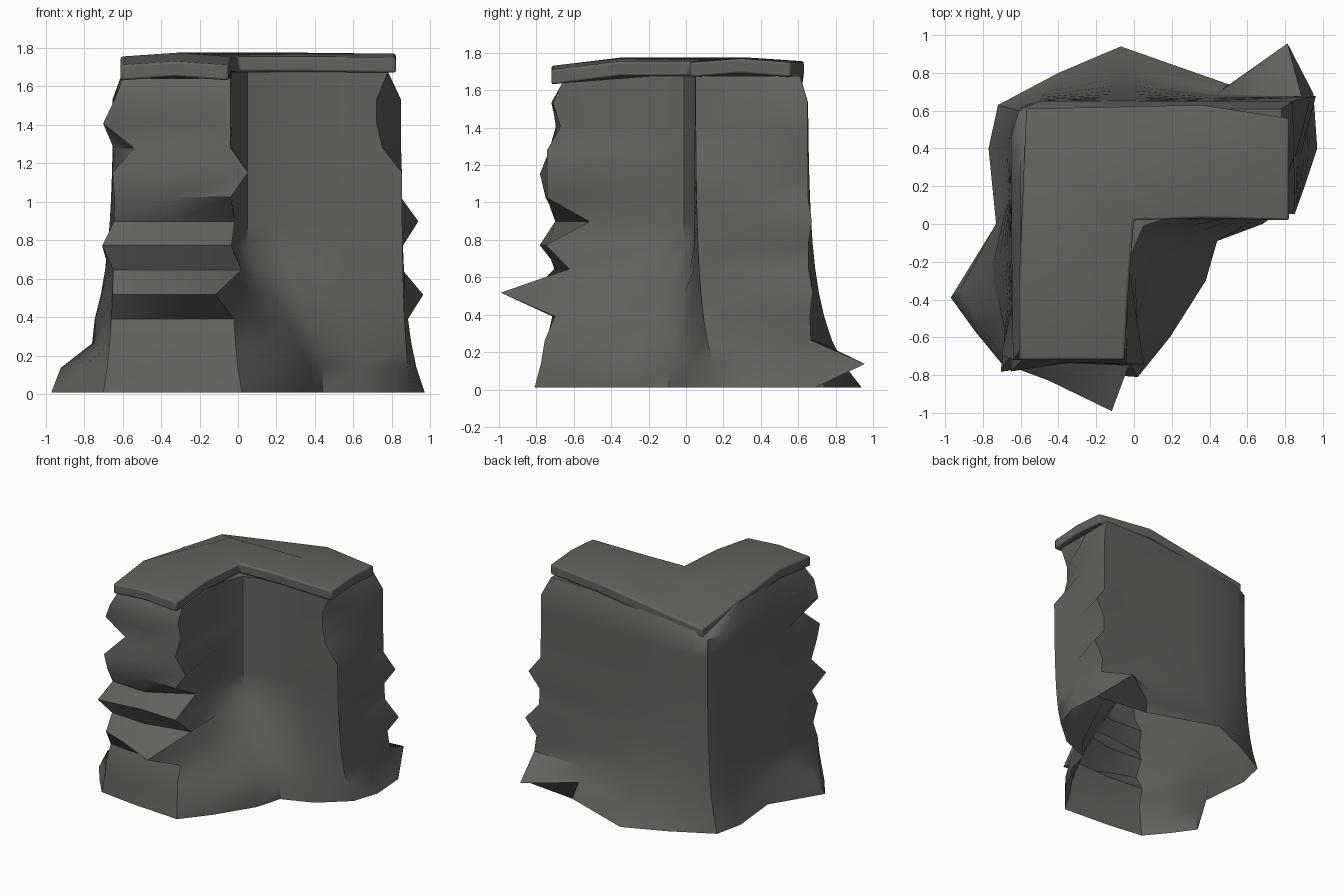
import bpy, bmesh, math

if "Cube" in bpy.data.objects:
    bpy.data.objects.remove(bpy.data.objects["Cube"])

stone = bpy.data.materials.new("dark grey stone")
stone.diffuse_color = (0.122, 0.122, 0.112, 1)
stone.use_nodes = True
stone.node_tree.nodes["Principled BSDF"].inputs["Base Color"].default_value = stone.diffuse_color


def make_object(name, verts, faces, smooth_angle):
    mesh = bpy.data.meshes.new(name)
    mesh.from_pydata(verts, [], faces)
    bm = bmesh.new()
    bm.from_mesh(mesh)
    bmesh.ops.recalc_face_normals(bm, faces=bm.faces)
    bm.to_mesh(mesh)
    bm.free()
    mesh.materials.append(stone)
    obj = bpy.data.objects.new(name, mesh)
    bpy.context.collection.objects.link(obj)
    bpy.ops.object.select_all(action='DESELECT')
    obj.select_set(True)
    bpy.context.view_layer.objects.active = obj
    bpy.ops.object.shade_smooth_by_angle(angle=math.radians(smooth_angle))
    return obj


# flared foot of the L-shaped wall, counter-clockwise from the front left corner
foot = [(-.70, -.74), (-.40, -.78), (.02, -.81), (.19, -.60), (.38, -.30),
        (.44, -.09), (.68, 0), (.90, .19), (.97, .40), (.95, .69),
        (.50, .74), (-.07, .94), (-.40, .80), (-.72, .63), (-.77, .40),
        (-.73, 0), (-.97, -.39), (-.84, -.57)]
# straight wall above it: rounded corners, other points spaced between them
corners = {0: (-.64, -.72), 2: (-.04, -.71), 3: (-.03, -.2), 4: (.05, -.01),
           5: (.22, .045), 7: (.85, .05), 9: (.84, .65), 12: (-.50, .65),
           13: (-.61, .60), 14: (-.65, .46), 18: (-.64, -.72)}
body = []
keys = list(corners)
for a, b in zip(keys, keys[1:]):
    for i in range(a, b):
        t = (i - a) / (b - a)
        body.append([p + (q - p) * t for p, q in zip(corners[a], corners[b])])

# largest broken stones: course, column, x shift, y shift
spikes = [(4, 1, -.1, -.1), (4, 2, -.09, -.26), (5, 2, .05, .10), (6, 0, -.06, -.06),
          (7, 2, .02, .20), (9, 0, -.01, -.06), (9, 2, .09, -.03), (10, 0, .10, .05),
          (11, 0, -.06, .03), (4, 9, .10, .02), (7, 9, .09, .02), (1, 9, -.10, .28),
          (10, 7, -.10, 0), (11, 7, -.13, 0), (12, 7, -.13, 0)]
shift = {(k, i): (dx, dy) for k, i, dx, dy in spikes}

# stack of courses: even ones stick out at the broken front end, odd ones sit back
n, last = len(foot), 13
verts = []
for k in range(last + 1):
    z = .01 + k * .127
    for i in range(n):
        flare = math.exp(-z / .33)
        if 3 <= i <= 5:                # rubble slope in the inner corner
            flare = max(0, min(1, (.75 - z) / .6))
        elif i >= 16:                  # loose block beside the front arm
            flare = {1: .85, 2: .35}.get(k, flare)
        if k == 0:
            flare = 1
        x, y = [b + (f - b) * flare for b, f in zip(body[i], foot[i])]
        dx, dy = 0, 0
        if 2 < k < last - 1 and i < 3:
            dy = (-.03, .04)[k % 2] * (.5 if i == 1 else 1)
        dx, dy = shift.get((k, i), (dx, dy))
        x, y, h = x + dx, y + dy, z
        if k == last:                  # narrower and lower outer corner under the cap
            x, y = max(-.6, min(.78, x)), max(-.66, min(.61, y))
            h = {12: 1.59, 13: 1.53, 14: 1.57, 0: 1.64, 1: 1.64, 2: 1.64}.get(i, 1.675)
        verts.append((x, y, h))
faces = [(k * n + i, k * n + (i + 1) % n, (k + 1) * n + (i + 1) % n, (k + 1) * n + i)
         for k in range(last) for i in range(n)]
# closed at the top, open underneath
faces.append(tuple(range(last * n, (last + 1) * n)))
make_object("broken_corner_wall", verts, faces, 46)

# cap slab: outer and inner edges from front end to right end, ridge halfway
outer = [(-.61, -.72), (-.61, -.34), (-.57, .61), (.36, .63), (.82, .56)]
inner = [(-.05, -.72), (-.03, -.35), (0, .02), (.36, .03), (.82, .02)]
ridge = [((a + c) / 2, (b + d) / 2) for (a, b), (c, d) in zip(outer, inner)]
drop = [.045, 0, 0, 0, .005]
top = []
for r, row in enumerate((outer, ridge, inner)):
    for c, (x, y) in enumerate(row):
        z = (1.775 if r == 1 else 1.755) - drop[c]
        if r == 0 and c == 2:
            z -= .14                   # sagging outer corner
        top.append((x, y, z))
m = len(outer)
size = len(top)
verts = top + [(x, y, z - .08) for x, y, z in top]
faces = []
for r in range(2):
    for c in range(m - 1):
        quad = (r * m + c, r * m + c + 1, (r + 1) * m + c + 1, (r + 1) * m + c)
        faces += [quad, tuple(size + v for v in reversed(quad))]
rim = list(range(m)) + [2 * m - 1] + list(range(3 * m - 1, 2 * m - 1, -1)) + [m]
for a, b in zip(rim, rim[1:] + rim[:1]):
    faces.append((a, b, size + b, size + a))
cap = make_object("cap_slab", verts, faces, 40)
bevel = cap.modifiers.new("worn_edges", 'BEVEL')
bevel.width = .012
bevel.segments = 2
bevel.limit_method = 'ANGLE'
bevel.angle_limit = math.radians(50)
